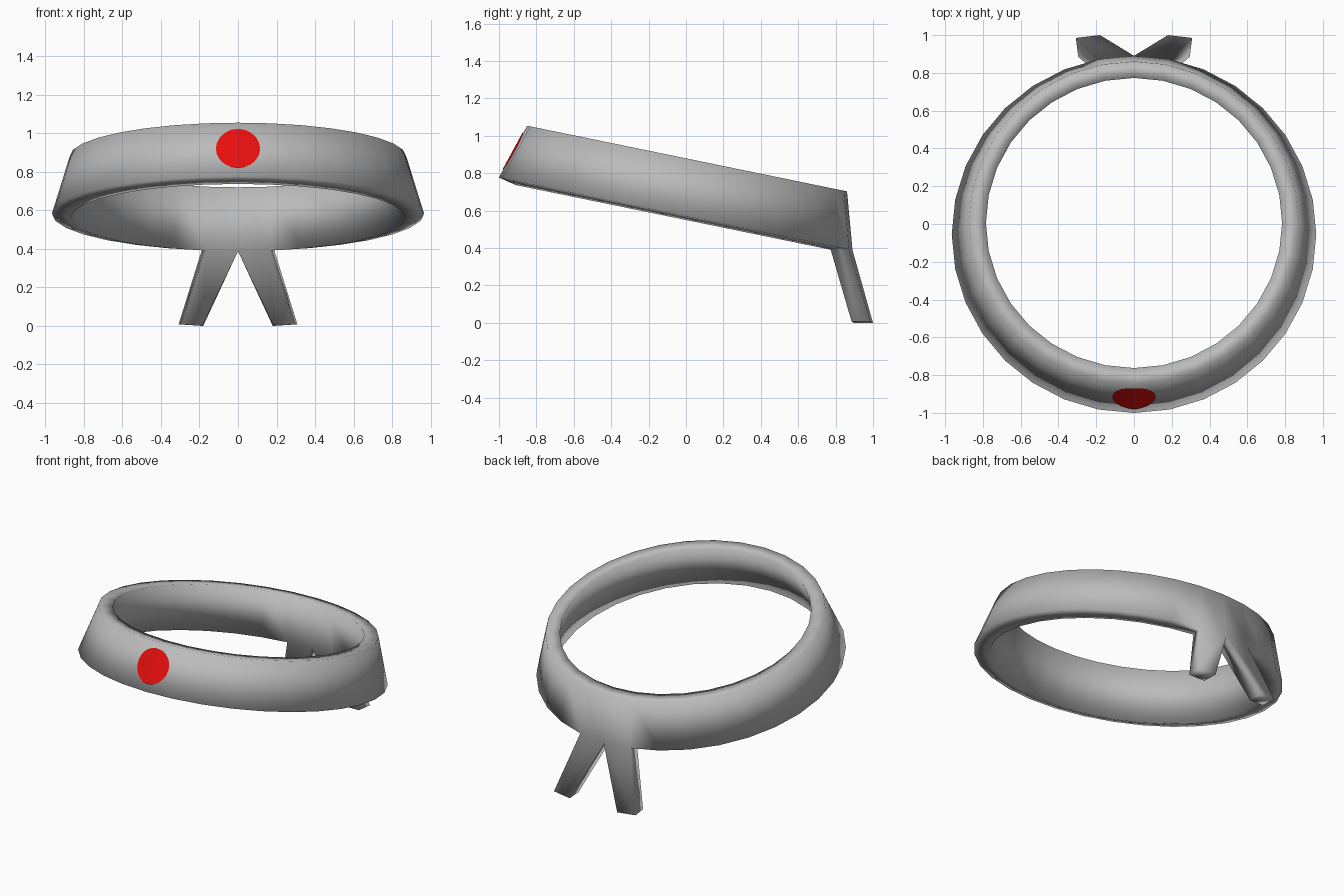
import bpy, bmesh, math
from mathutils import Matrix, Vector

if "Cube" in bpy.data.objects:
    bpy.data.objects.remove(bpy.data.objects["Cube"])

SEG = 32
TILT = Matrix.Translation((0, -0.055, 0.5825)) @ Matrix.Rotation(math.radians(-11.6), 4, 'X')
# band cross-section (radius, height): outer bottom, outer top, inner top, inner bottom
PROFILE = [(0.965, 0.0), (0.873, 0.302), (0.784, 0.300), (0.867, -0.021)]


def material(name, color):
    m = bpy.data.materials.new(name)
    m.diffuse_color = (*color, 1)
    m.use_nodes = True
    m.node_tree.nodes["Principled BSDF"].inputs["Base Color"].default_value = m.diffuse_color
    return m


def finish(bm, name, mat, smooth):
    bmesh.ops.recalc_face_normals(bm, faces=bm.faces)
    for f in bm.faces:
        f.smooth = smooth
    me = bpy.data.meshes.new(name)
    bm.to_mesh(me)
    bm.free()
    me.materials.append(mat)
    ob = bpy.data.objects.new(name, me)
    bpy.context.collection.objects.link(ob)
    return ob


grey = material("grey cloth", (0.5, 0.5, 0.5))
red = material("red dot", (0.9, 0.005, 0.005))

# Tilted conical band, segment 0 starting at the back centre (+y)
bm = bmesh.new()
rings = []
for i in range(SEG):
    a = 2 * math.pi * i / SEG
    rings.append([bm.verts.new(TILT @ Vector((r * math.sin(a), r * math.cos(a), h)))
                  for r, h in PROFILE])
for i in range(SEG):
    p, q = rings[i], rings[(i + 1) % SEG]
    for k in range(4):
        n = (k + 1) % 4
        if k == 3 and i in (0, SEG - 1):
            continue  # the two tails grow out of these bottom faces
        bm.faces.new((p[k], p[n], q[n], q[k]))

# Two knot tails hanging from the back of the band
for side, nxt in ((1, rings[1]), (-1, rings[SEG - 1])):
    mid = rings[0]
    top = [mid[0], nxt[0], nxt[3], mid[3]]
    ends = [(0.18, 1.0, 0.0), (0.308, 0.985, 0.008), (0.295, 0.885, 0.008), (0.185, 0.897, 0.0)]
    low = [bm.verts.new((side * x, y, z)) for x, y, z in ends]
    for k in range(4):
        n = (k + 1) % 4
        bm.faces.new((top[k], top[n], low[n], low[k]))
    bm.faces.new(low)
finish(bm, "headband", grey, True)

# Red dot lying on the front of the band, folded along its centre edge
bm = bmesh.new()
(r0, _), (r1, h1) = PROFILE[0], PROFILE[1]
slope = (r0 - r1) / h1


def on_band(x, s):
    h = 0.157 + s / math.hypot(1, slope)
    y = -(r0 - slope * h - abs(x) * math.tan(math.pi / SEG)) - 0.004
    return bm.verts.new(TILT @ Vector((x, y, h)))


N, R = 20, 0.115
centre = on_band(0, 0)
rim = [on_band(R * math.sin(2 * math.pi * i / N), R * math.cos(2 * math.pi * i / N)) for i in range(N)]
for i in range(N):
    bm.faces.new((centre, rim[i], rim[(i + 1) % N]))
dot = finish(bm, "front_dot", red, False)
# make sure the dot faces forward
if dot.data.polygons[0].normal.y > 0:
    dot.data.flip_normals()
